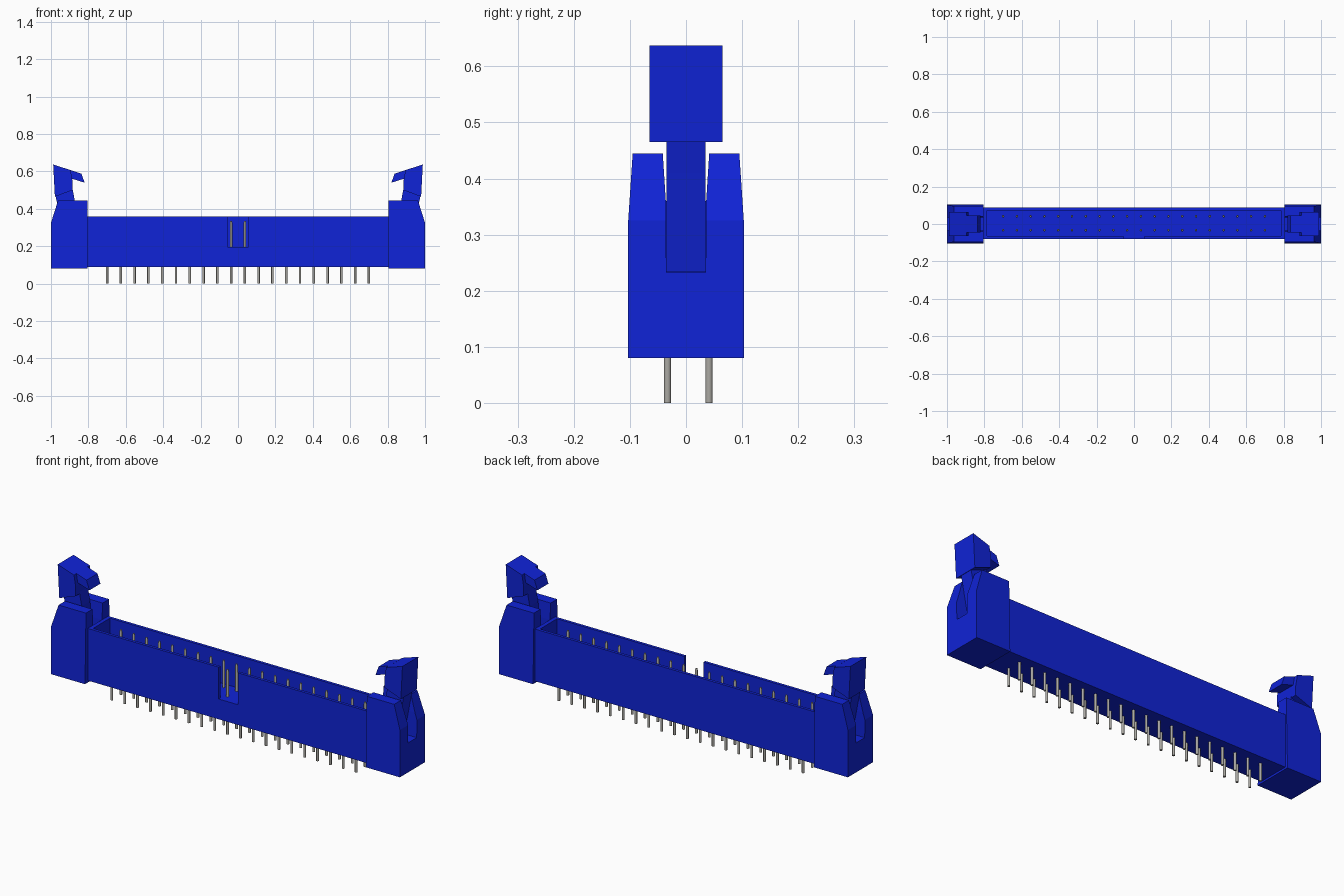
import bpy, bmesh, math
from mathutils import Vector

cube = bpy.data.objects.get("Cube")
if cube:
    bpy.data.objects.remove(cube, do_unlink=True)


def material(name, rgb):
    m = bpy.data.materials.new(name)
    m.use_nodes = True
    m.diffuse_color = (*rgb, 1)
    b = next(n for n in m.node_tree.nodes if n.type == "BSDF_PRINCIPLED")
    b.inputs["Base Color"].default_value = (*rgb, 1)
    b.inputs["Roughness"].default_value = 0.5
    return m


BLUE = material("blue plastic", (0.005, 0.017, 0.68))
METAL = material("pin metal", (0.40, 0.39, 0.36))


def make(name, bm, mat):
    bmesh.ops.recalc_face_normals(bm, faces=bm.faces)
    me = bpy.data.meshes.new(name)
    bm.to_mesh(me)
    bm.free()
    me.materials.append(mat)
    ob = bpy.data.objects.new(name, me)
    bpy.context.collection.objects.link(ob)
    return ob


def prism(bm, pts, vec):
    """Extrude a closed polygon along a vector."""
    f = bm.faces.new([bm.verts.new(p) for p in pts])
    new = bmesh.ops.extrude_face_region(bm, geom=[f])["geom"]
    verts = [g for g in new if isinstance(g, bmesh.types.BMVert)]
    bmesh.ops.translate(bm, verts=verts, vec=Vector(vec))


def box(bm, x0, x1, y0, y1, z0, z1):
    prism(bm, [(x0, y0, z0), (x1, y0, z0), (x1, y1, z0), (x0, y1, z0)], (0, 0, z1 - z0))


def cut(ob, cutter):
    """Subtract the cutter and throw it away."""
    cutter.hide_render = True
    mod = ob.modifiers.new("cut", "BOOLEAN")
    mod.operation = "DIFFERENCE"
    mod.solver = "EXACT"
    mod.object = cutter
    bpy.context.view_layer.objects.active = ob
    bpy.ops.object.modifier_apply(modifier=mod.name)
    bpy.data.objects.remove(cutter, do_unlink=True)


# Open-topped housing with a keying notch in the front wall
FLOOR = 0.195
bm = bmesh.new()
box(bm, -0.806, 0.806, -0.08, 0.088, 0.09, 0.36)
housing = make("housing", bm, BLUE)
bm = bmesh.new()
box(bm, -0.785, 0.785, -0.065, 0.073, FLOOR, 0.5)
cut(housing, make("cavity_cutter", bm, BLUE))
bm = bmesh.new()
box(bm, -0.055, 0.055, -0.2, 0.0, FLOOR, 0.5)
cut(housing, make("notch_cutter", bm, BLUE))

# End towers and latches, one set per side
SLOT = [(0.035, 0.233), (0.036, 0.36), (0.043, 0.47)]
TOWER = [(0.805, 0.08), (1.0, 0.08), (1.0, 0.325), (0.962, 0.445), (0.805, 0.445)]
HEAD = [(0.988, 0.637), (0.895, 0.607), (0.885, 0.55), (0.885, 0.50), (0.979, 0.465)]
HOOK = [(0.90, 0.609), (0.837, 0.588), (0.82, 0.54), (0.90, 0.565)]
STEM = [(0.885, 0.51), (0.872, 0.44), (0.85, 0.234), (0.93, 0.234), (0.963, 0.41), (0.978, 0.48)]

for side, s in (("left", 1), ("right", -1)):
    # Tower: side profile, narrowed towards the top
    bm = bmesh.new()
    prism(bm, [(s * x, -0.103, z) for x, z in TOWER], (0, 0.206, 0))
    for v in bm.verts:
        if v.co.z > 0.4:
            v.co.y *= 0.095 / 0.103
    tower = make(side + "_tower", bm, BLUE)
    bm = bmesh.new()
    loop = SLOT + [(-y, z) for y, z in reversed(SLOT)]
    prism(bm, [(s * 0.7, y, z) for y, z in loop], (s * 0.5, 0, 0))
    cut(tower, make("slot_cutter", bm, BLUE))

    # Latch: wide thumb head, narrower hook and stem
    for part, prof, w in (("latch_head", HEAD, 0.065), ("latch_hook", HOOK, 0.045),
                          ("latch_stem", STEM, 0.0345)):
        bm = bmesh.new()
        prism(bm, [(s * x, -w, z) for x, z in prof], (0, 2 * w, 0))
        make(side + "_" + part, bm, BLUE)

# Two rows of twenty round pins with tapered tips
PITCH = 1.4 / 19
RINGS = [(0.0, 0.0065), (0.325, 0.0065), (0.336, 0.004)]
for row, y in (("front", -0.033), ("back", 0.041)):
    bm = bmesh.new()
    for i in range(20):
        x = -0.70 + i * PITCH
        rings = [[bm.verts.new((x + r * math.cos(a * math.pi / 6), y + r * math.sin(a * math.pi / 6), z))
                  for a in range(12)] for z, r in RINGS]
        for lo, hi in zip(rings, rings[1:]):
            for k in range(12):
                bm.faces.new((lo[k], lo[(k + 1) % 12], hi[(k + 1) % 12], hi[k]))
        bm.faces.new(rings[0][::-1])
        bm.faces.new(rings[-1])
    pins = make(row + "_pins", bm, METAL)
    bpy.ops.object.select_all(action="DESELECT")
    pins.select_set(True)
    bpy.context.view_layer.objects.active = pins
    bpy.ops.object.shade_smooth_by_angle(angle=math.radians(40))
